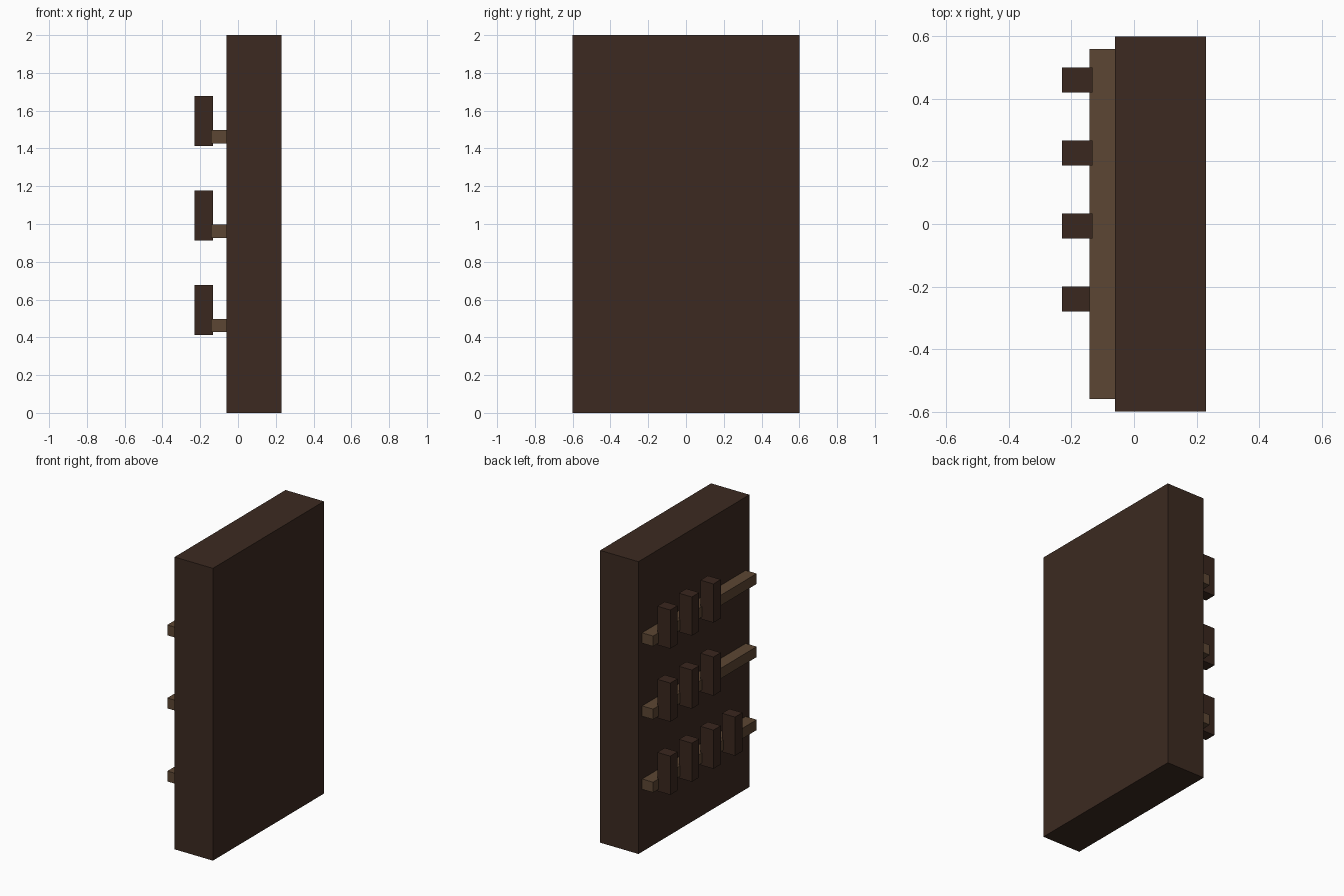
import bpy

if "Cube" in bpy.data.objects:
    bpy.data.objects.remove(bpy.data.objects["Cube"])


def material(name, rgb):
    m = bpy.data.materials.new(name)
    m.diffuse_color = (*rgb, 1)
    m.use_nodes = True
    m.node_tree.nodes["Principled BSDF"].inputs["Base Color"].default_value = m.diffuse_color
    return m


def box(name, lo, hi, mat):
    """Box spanning two opposite corners."""
    mid = [(a + b) / 2 for a, b in zip(lo, hi)]
    bpy.ops.mesh.primitive_cube_add(size=1, location=mid)
    ob = bpy.context.object
    ob.name = name
    ob.scale = [b - a for a, b in zip(lo, hi)]
    bpy.ops.object.transform_apply(location=False, rotation=False, scale=True)
    ob.data.materials.append(mat)
    return ob


case_wood = material("case_wood", (0.045, 0.023, 0.015))
shelf_wood = material("shelf_wood", (0.107, 0.061, 0.033))
book_cover = material("book_cover", (0.042, 0.020, 0.013))

# Solid case
box("case", (-0.06, -0.6, 0), (0.23, 0.6, 2), case_wood)

# Shelves run through the case and stick out on the left, with upright books
for row, books in enumerate((4, 3, 3)):
    z = 0.5 * (row + 1)
    box(f"shelf_{row + 1}", (-0.143, -0.56, z - 0.073), (0.229, 0.56, z - 0.002), shelf_wood)
    for i in range(books):
        y = 0.46 - i * 0.2333
        box(f"book_{row + 1}_{i + 1}", (-0.231, y - 0.04, z - 0.088),
            (-0.133, y + 0.04, z + 0.177), book_cover)
